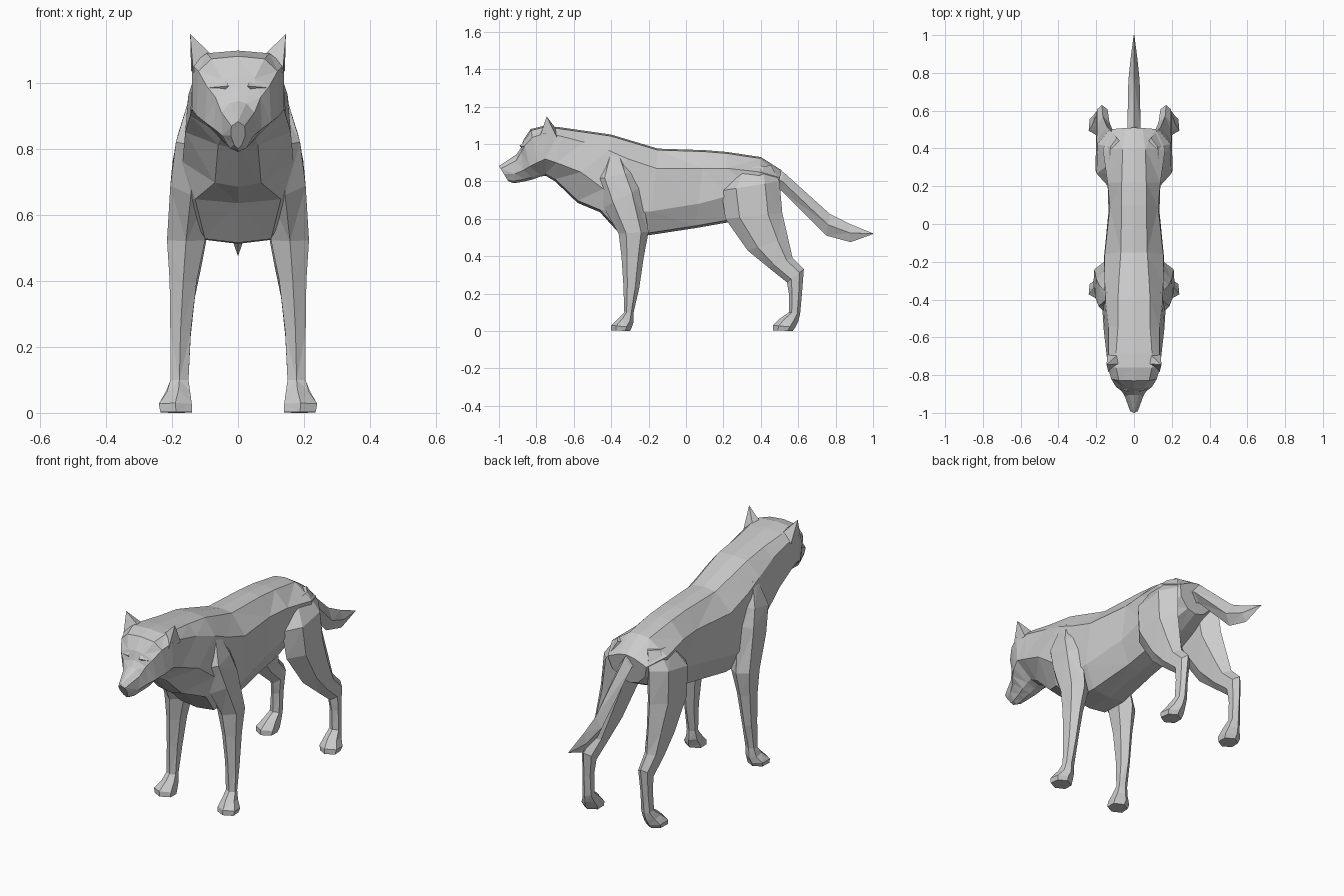
import bpy, bmesh
from mathutils import Vector


def finish(name, bm, mirror=False):
    bmesh.ops.triangulate(bm, faces=bm.faces[:])
    bmesh.ops.recalc_face_normals(bm, faces=bm.faces[:])
    me = bpy.data.meshes.new(name)
    bm.to_mesh(me)
    bm.free()
    ob = bpy.data.objects.new(name, me)
    bpy.context.collection.objects.link(ob)
    if mirror:
        mod = ob.modifiers.new("other_side", 'MIRROR')
        mod.use_mirror_merge = False
    return ob


def loft(name, rings, mirror=False):
    """Skin a row of equal-length closed rings and cap both ends."""
    bm = bmesh.new()
    vs = [[bm.verts.new(p) for p in r] for r in rings]
    n = len(rings[0])
    for a, b in zip(vs, vs[1:]):
        for i in range(n):
            j = (i + 1) % n
            bm.faces.new((a[i], a[j], b[j], b[i]))
    bm.faces.new(vs[0])
    bm.faces.new(vs[-1])
    return finish(name, bm, mirror)


def hull(name, points, mirror=False):
    bm = bmesh.new()
    for p in points:
        bm.verts.new(p)
    bmesh.ops.convex_hull(bm, input=bm.verts[:])
    return finish(name, bm, mirror)


def trunk_ring(yt, yb, zt, wt, zu, wu, zl, wl, zb, wb):
    """Symmetric ten-point section: top, upper side, lower side, belly."""
    half = [(0, zt), (wt, zt - .008), (wu, zu), (wl, zl), (wb, zb + .012), (0, zb)]
    pts = half + [(-x, z) for x, z in half[4:0:-1]]
    return [(x, yb + (yt - yb) * (z - zb) / (zt - zb), z) for x, z in pts]


def limb_ring(yf, zf, yb, zb, xi, xo):
    """Six-point leg section running from front edge to back edge."""
    f, b = Vector((0, yf, zf)), Vector((0, yb, zb))
    c = (xi + xo) / 2
    plan = [(c, 0), (xo, .25), (xo - .005, .75), (c, 1), (xi, .75), (xi, .25)]
    return [f.lerp(b, t) + Vector((x, 0, 0)) for x, t in plan]


# Trunk: nose, muzzle, brow, skull
head_rows = [
    (-1.0, -.95, .882, .012, .868, .02, .84, .022, .80, .012),
    (-.905, -.92, .945, .025, .91, .05, .84, .048, .79, .025),
    (-.885, -.86, .975, .03, .955, .068, .86, .072, .80, .035),
    (-.87, -.82, 1.02, .05, .99, .095, .88, .10, .81, .045),
    (-.83, -.78, 1.08, .08, 1.035, .12, .90, .125, .825, .05),
    (-.76, -.75, 1.097, .095, 1.055, .14, .92, .14, .83, .05)]

# Trunk: neck, chest, waist, rump
body_rows = [
    (-.68, -.70, 1.09, .095, 1.045, .135, .90, .145, .80, .06),
    (-.54, -.58, 1.07, .085, 1.01, .135, .85, .16, .685, .07),
    (-.40, -.46, 1.05, .085, .965, .15, .76, .168, .635, .13),
    (-.30, -.35, 1.02, .08, .92, .155, .64, .16, .515, .10),
    (-.15, -.20, .975, .07, .87, .155, .64, .16, .512, .10),
    (.10, .05, .967, .065, .87, .128, .68, .135, .55, .08),
    (.22, .22, .957, .065, .87, .14, .72, .14, .58, .08),
    (.40, .38, .93, .06, .85, .165, .74, .15, .65, .08),
    (.51, .48, .86, .045, .82, .115, .76, .10, .70, .05)]
body = loft("body", [trunk_ring(*r) for r in head_rows + body_rows])

# Ears and brow ridges
ear = hull("ear", [(.145, -.745, 1.147), (.08, -.74, 1.085), (.135, -.785, 1.03),
                   (.142, -.69, 1.035), (.085, -.69, 1.075)], True)
brow = hull("brow_ridge", [(.028, -.89, .99), (.085, -.868, .985), (.06, -.85, .955),
                           (.045, -.84, 1.03), (.09, -.82, 1.0)], True)

# Front legs: shoulder, elbow, wrist, paw
front_leg = loft("front_leg", [limb_ring(*r) for r in [
    (-.42, .95, -.345, .96, .08, .148),
    (-.49, .81, -.27, .85, .08, .188),
    (-.44, .66, -.24, .77, .08, .205),
    (-.36, .52, -.20, .53, .10, .215),
    (-.345, .40, -.225, .40, .125, .207),
    (-.335, .25, -.25, .23, .143, .205),
    (-.33, .10, -.28, .10, .15, .205),
    (-.36, .07, -.28, .05, .145, .215),
    (-.40, .03, -.29, .02, .14, .24),
    (-.40, .003, -.30, 0, .14, .235)]], True)

# Hind legs: thigh, hock, paw
hind_leg = loft("hind_leg", [limb_ring(*r) for r in [
    (.27, .87, .455, .885, .05, .13),
    (.19, .75, .50, .80, .06, .198),
    (.21, .60, .515, .63, .08, .205),
    (.33, .43, .545, .50, .11, .20),
    (.44, .34, .57, .39, .13, .20),
    (.54, .26, .63, .33, .14, .20),
    (.55, .20, .62, .20, .15, .20),
    (.55, .10, .61, .09, .15, .205),
    (.50, .065, .60, .05, .145, .22),
    (.465, .03, .585, .02, .14, .24),
    (.465, .003, .57, 0, .145, .235)]], True)

# Tail: diamond section tapering to a point
tail_rows = [(.45, .875, .46, .77, .038), (.52, .85, .51, .75, .035),
             (.77, .625, .75, .51, .03), (.87, .575, .88, .475, .018),
             (1.0, .522, 1.0, .518, .002)]
tail = loft("tail", [[(0, yt, zt), (w, (yt + yb) / 2, (zt + zb) / 2), (0, yb, zb),
                      (-w, (yt + yb) / 2, (zt + zb) / 2)]
                     for yt, zt, yb, zb, w in tail_rows])

# Fuse the parts into one skin, as a sculpted animal has no seams
for part in (front_leg, hind_leg, tail, ear, brow):
    fuse = body.modifiers.new("fuse_" + part.name, 'BOOLEAN')
    fuse.operation, fuse.solver, fuse.object = 'UNION', 'EXACT', part
    part.hide_render = True
